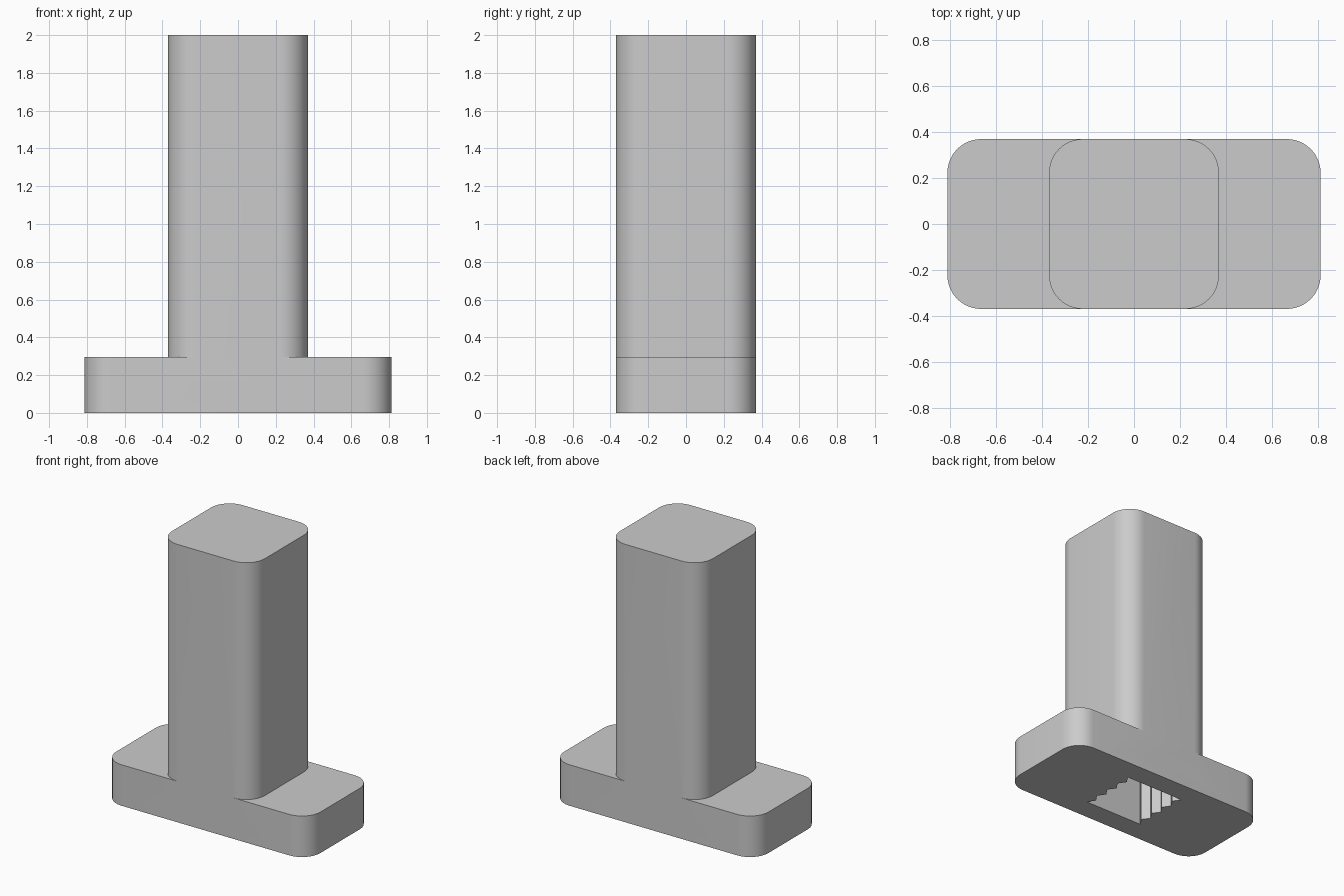
import bpy
from math import pi, cos, sin

cube = bpy.data.objects.get("Cube")
if cube:
    bpy.data.objects.remove(cube, do_unlink=True)

grey = bpy.data.materials.new("light_grey")
grey.use_nodes = True
colour = (0.6, 0.6, 0.6, 1)
grey.diffuse_color = colour
grey.node_tree.nodes["Principled BSDF"].inputs["Base Color"].default_value = colour


def prism(name, outline, z0, z1):
    """Upright solid from a counter-clockwise outline."""
    n = len(outline)
    verts = [(x, y, z) for z in (z0, z1) for x, y in outline]
    faces = [list(range(n))[::-1], list(range(n, 2 * n))]
    faces += [(i, (i + 1) % n, n + (i + 1) % n, n + i) for i in range(n)]
    mesh = bpy.data.meshes.new(name)
    mesh.from_pydata(verts, [], faces)
    mesh.materials.append(grey)
    obj = bpy.data.objects.new(name, mesh)
    bpy.context.collection.objects.link(obj)
    return obj


def rounded_rect(hx, hy, r, steps=12):
    points = []
    for k, (sx, sy) in enumerate([(1, 1), (-1, 1), (-1, -1), (1, -1)]):
        for i in range(steps + 1):
            a = (k + i / steps) * pi / 2
            points.append((sx * (hx - r) + r * cos(a), sy * (hy - r) + r * sin(a)))
    return points


def serrated_rect(outer, inner, hy, teeth):
    """Rectangle whose two x sides are zigzags."""
    side = [(inner if i % 2 else outer, -hy + i * hy / teeth)
            for i in range(2 * teeth + 1)]
    return side + [(-x, -y) for x, y in side]


# Foot and post, joined into one solid
HALF, RADIUS = 0.37, 0.147
body = prism("post_with_foot", rounded_rect(0.813, HALF, RADIUS), 0, 0.295)
post = prism("post_helper", rounded_rect(HALF, HALF, RADIUS), 0.1, 2)

# Serrated blind socket in the underside
socket = prism("socket_cutter", serrated_rect(0.235, 0.198, 0.215, 4), -0.1, 1)

bpy.ops.object.select_all(action="DESELECT")
bpy.context.view_layer.objects.active = body
body.select_set(True)
for helper, operation in ((post, "UNION"), (socket, "DIFFERENCE")):
    helper.hide_render = True
    mod = body.modifiers.new(operation.lower(), "BOOLEAN")
    mod.object = helper
    mod.operation = operation
    mod.solver = "EXACT"
    bpy.ops.object.modifier_apply(modifier=mod.name)
    bpy.data.objects.remove(helper, do_unlink=True)

bpy.ops.object.shade_smooth_by_angle(angle=pi / 6)
